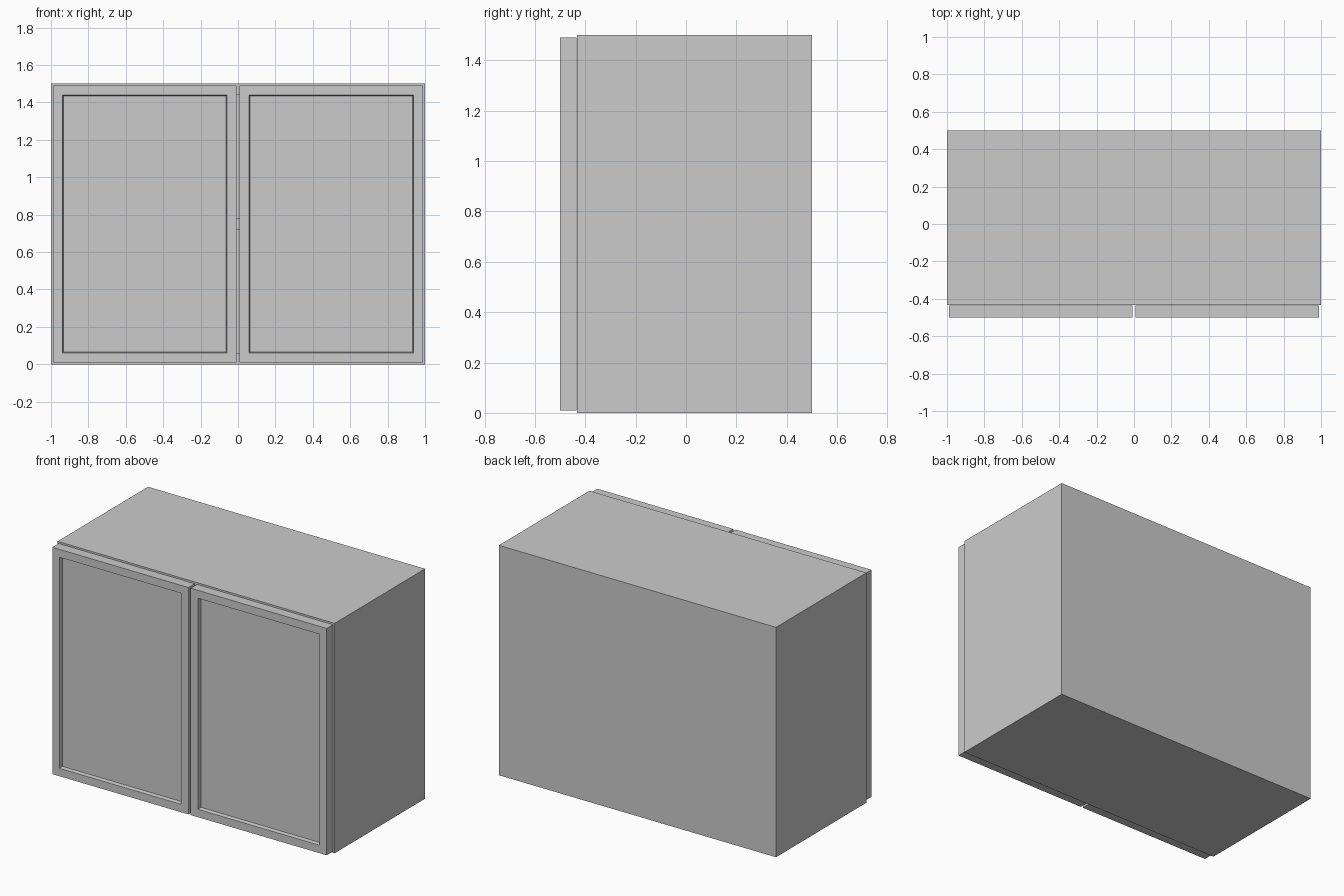
import bpy, bmesh
from mathutils import Vector

if "Cube" in bpy.data.objects:
    bpy.data.objects.remove(bpy.data.objects["Cube"])

T = 0.06            # board thickness
FRONT = -0.432      # front edge of the carcass
BACK, TOP, W = 0.5, 1.5, 1.0


def finish(name, bm):
    bmesh.ops.recalc_face_normals(bm, faces=bm.faces)
    mesh = bpy.data.meshes.new(name)
    bm.to_mesh(mesh)
    bm.free()
    obj = bpy.data.objects.new(name, mesh)
    bpy.context.collection.objects.link(obj)
    return obj


def box_mesh(lo, hi):
    lo, hi = Vector(lo), Vector(hi)
    bm = bmesh.new()
    bmesh.ops.create_cube(bm, size=1)
    bmesh.ops.scale(bm, vec=hi - lo, verts=bm.verts)
    bmesh.ops.translate(bm, vec=(lo + hi) / 2, verts=bm.verts)
    return bm


def door(name, x0, x1):
    bm = box_mesh((x0, -0.5, 0.01), (x1, -0.435, 1.49))
    bm.normal_update()
    face = min(bm.faces, key=lambda f: f.calc_center_median().y)
    # Flat frame, then a slightly sloped step down to the recessed panel
    bmesh.ops.inset_region(bm, faces=[face], thickness=0.073)
    bmesh.ops.inset_region(bm, faces=[face], thickness=0.006)
    bmesh.ops.translate(bm, vec=(0, 0.025, 0), verts=face.verts)
    return finish(name, bm)


# Bottom, back and top as one C-shaped profile swept across the width
profile = [(FRONT, 0), (BACK, 0), (BACK, TOP), (FRONT, TOP),
           (FRONT, TOP - T), (BACK - T, TOP - T), (BACK - T, T), (FRONT, T)]
bm = bmesh.new()
shell = bm.faces.new([bm.verts.new((-W + T, y, z)) for y, z in profile])
sweep = bmesh.ops.extrude_face_region(bm, geom=[shell], use_keep_orig=True)
moved = [g for g in sweep["geom"] if isinstance(g, bmesh.types.BMVert)]
bmesh.ops.translate(bm, vec=(2 * (W - T), 0, 0), verts=moved)
finish("carcass_shell", bm)

# Middle shelf
finish("shelf", box_mesh((-W + T, FRONT, 0.72), (W - T, BACK - T, 0.78)))

# Side panels and doors
for side, s in (("left", -1), ("right", 1)):
    xs = sorted((s * (W - T), s * W))
    finish(side + "_side_panel", box_mesh((xs[0], FRONT, 0), (xs[1], BACK, TOP)))
    xs = sorted((s * 0.008, s * 0.99))
    door(side + "_door", *xs)
